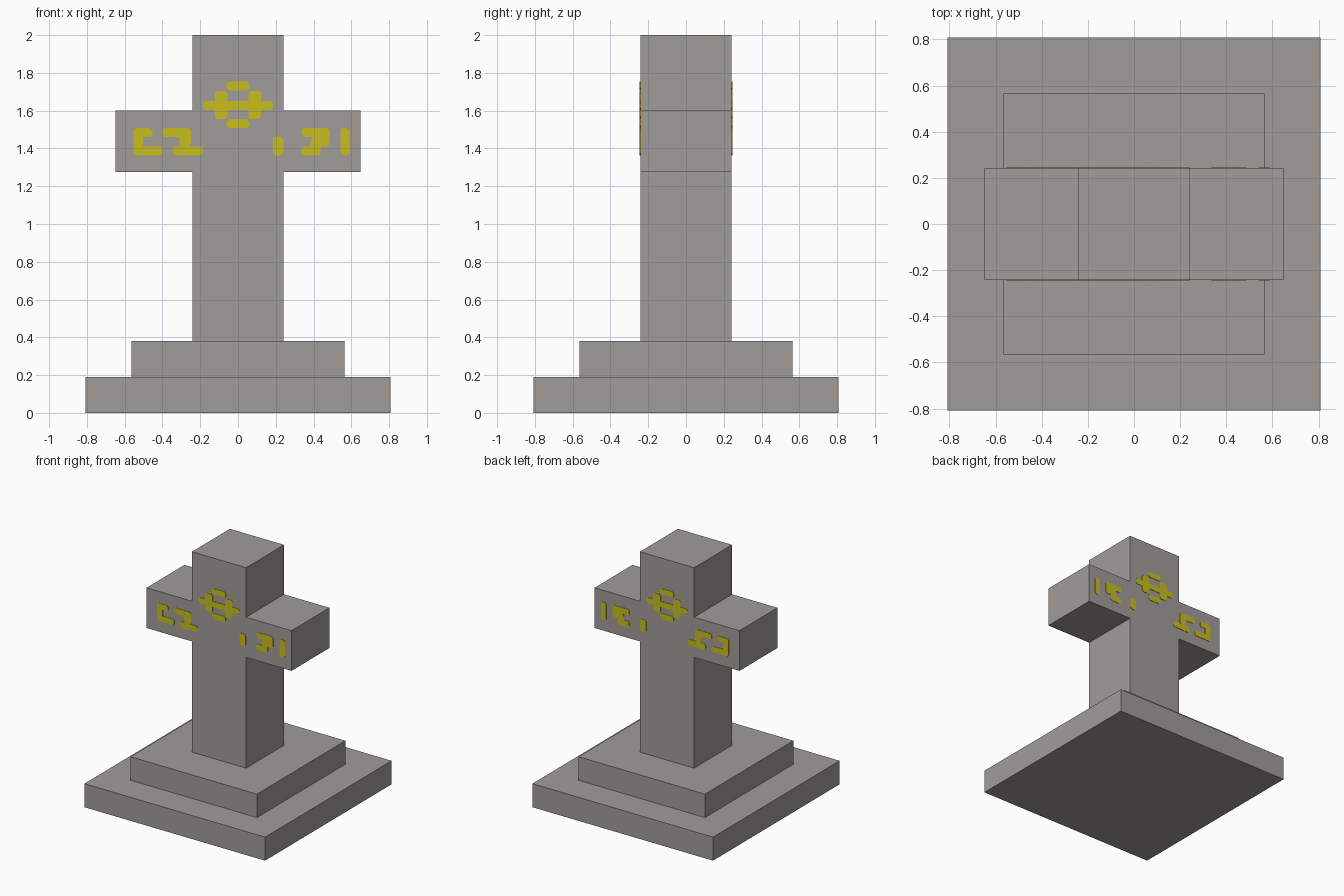
import bpy, bmesh

if "Cube" in bpy.data.objects:
    bpy.data.objects.remove(bpy.data.objects["Cube"])


def material(name, rgb):
    m = bpy.data.materials.new(name)
    m.diffuse_color = (*rgb, 1)
    m.use_nodes = True
    m.node_tree.nodes["Principled BSDF"].inputs["Base Color"].default_value = m.diffuse_color
    return m


stone = material("grey_stone", (0.352, 0.333, 0.314))
gold = material("yellow_paint", (0.58, 0.515, 0.014))


def make_object(name, bm, mat):
    bmesh.ops.recalc_face_normals(bm, faces=bm.faces)
    mesh = bpy.data.meshes.new(name)
    bm.to_mesh(mesh)
    bm.free()
    mesh.materials.append(mat)
    ob = bpy.data.objects.new(name, mesh)
    bpy.context.collection.objects.link(ob)
    return ob


def add_prism(bm, outline, y0, y1):
    """Extrude an (x, z) outline along y."""
    face = bm.faces.new([bm.verts.new((x, y0, z)) for x, z in outline])
    ext = bmesh.ops.extrude_face_region(bm, geom=[face])["geom"]
    verts = [v for v in ext if isinstance(v, bmesh.types.BMVert)]
    bmesh.ops.translate(bm, verts=verts, vec=(0, y1 - y0, 0))


# Stepped square plinth
for name, half, z0, z1 in (("lower_step", 0.808, 0, 0.19),
                           ("upper_step", 0.565, 0.19, 0.38)):
    bm = bmesh.new()
    add_prism(bm, [(-half, z0), (half, z0), (half, z1), (-half, z1)], -half, half)
    make_object(name, bm, stone)

# Cross: half profile mirrored across x
S, A = 0.242, 0.648
LOW, HIGH = 1.275, 1.6
right = [(S, 0.38), (S, LOW), (A, LOW), (A, HIGH), (S, HIGH), (S, 2.0)]
bm = bmesh.new()
add_prism(bm, right + [(-x, z) for x, z in reversed(right)], -S, S)
make_object("cross", bm, stone)

# Painted marks as rectangles x0, x1, z0, z1
ring = [(-0.06, 0.06, 1.708, 1.755), (-0.06, 0.06, 1.507, 1.555),
        (-0.185, 0.185, 1.603, 1.65)]
for s in (-1, 1):
    xs = sorted((s * 0.055, s * 0.122))
    ring += [(*xs, 1.615, 1.703), (*xs, 1.557, 1.64)]
left_marks = [(-0.553, -0.503, 1.363, 1.507), (-0.553, -0.453, 1.46, 1.507),
              (-0.553, -0.4, 1.363, 1.411),
              (-0.4, -0.25, 1.46, 1.507), (-0.31, -0.25, 1.411, 1.507),
              (-0.347, -0.187, 1.363, 1.411), (-0.31, -0.265, 1.39, 1.43)]
right_marks = [(0.185, 0.24, 1.363, 1.46),
               (0.336, 0.485, 1.46, 1.507), (0.39, 0.485, 1.411, 1.507),
               (0.336, 0.437, 1.363, 1.411), (0.385, 0.437, 1.363, 1.45),
               (0.542, 0.59, 1.363, 1.507)]

C, T = 0.012, 0.003  # corner chamfer and plate thickness
for side, sign in (("front", -1), ("back", 1)):
    for name, rects in (("ring_ornament", ring), ("left_arm_marks", left_marks),
                        ("right_arm_marks", right_marks)):
        bm = bmesh.new()
        for x0, x1, z0, z1 in rects:
            outline = [(x0 + C, z0), (x1 - C, z0), (x1, z0 + C), (x1, z1 - C),
                       (x1 - C, z1), (x0 + C, z1), (x0, z1 - C), (x0, z0 + C)]
            add_prism(bm, outline, sign * (S - T), sign * (S + T))
        make_object(f"{side}_{name}", bm, gold)
